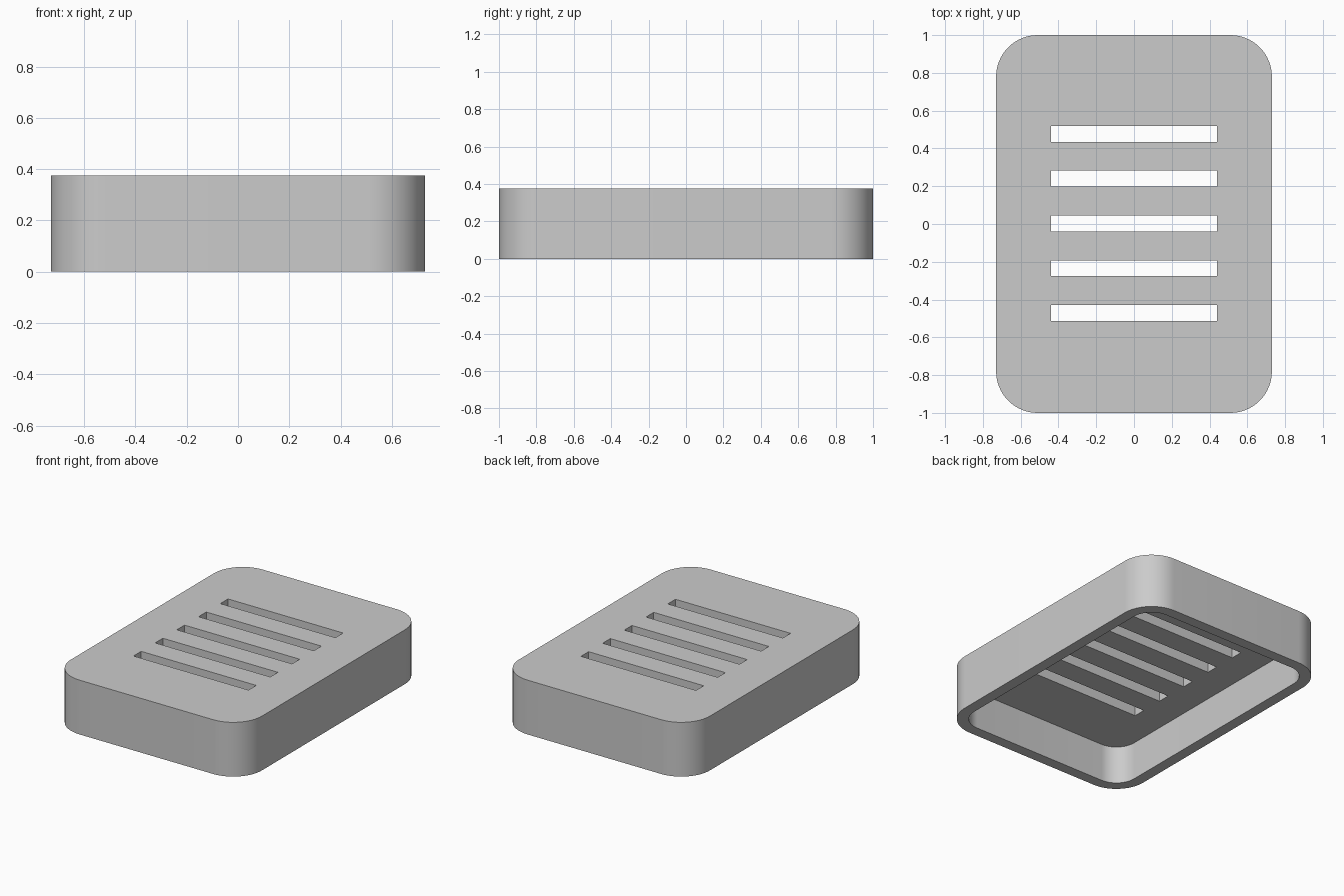
import bpy
import bmesh
from math import cos, sin, pi, radians

HALF_X, HALF_Y, HEIGHT = 0.73, 1.0, 0.375
RADIUS, WALL, TOP = 0.22, 0.075, 0.115
SLOT_HALF, SLOT_WIDTH, SLOT_PITCH, SLOT_MID = 0.44, 0.084, 0.237, 0.003
STEPS = 16

if "Cube" in bpy.data.objects:
    bpy.data.objects.remove(bpy.data.objects["Cube"], do_unlink=True)

grey = bpy.data.materials.new("plain_grey")
grey.use_nodes = True
colour = (0.6, 0.6, 0.6, 1)
grey.diffuse_color = colour
grey.node_tree.nodes["Principled BSDF"].inputs["Base Color"].default_value = colour


def prism(name, hx, hy, z0, z1, radius=0, cy=0):
    """Upright box, with rounded vertical corners if a radius is given."""
    bm = bmesh.new()
    ring = []
    for k, (sx, sy) in enumerate([(1, 1), (-1, 1), (-1, -1), (1, -1)]):
        for i in range(STEPS + 1 if radius else 1):
            a = (k + i / STEPS) * pi / 2
            ring.append(bm.verts.new((sx * (hx - radius) + radius * cos(a),
                                      cy + sy * (hy - radius) + radius * sin(a), z0)))
    base = bm.faces.new(ring)
    top = bmesh.ops.extrude_face_region(bm, geom=[base])["geom"]
    bmesh.ops.translate(bm, vec=(0, 0, z1 - z0),
                        verts=[v for v in top if isinstance(v, bmesh.types.BMVert)])
    bmesh.ops.recalc_face_normals(bm, faces=bm.faces)
    mesh = bpy.data.meshes.new(name)
    bm.to_mesh(mesh)
    bm.free()
    mesh.materials.append(grey)
    obj = bpy.data.objects.new(name, mesh)
    bpy.context.collection.objects.link(obj)
    return obj


# Rounded tray body
tray = prism("slotted_tray", HALF_X, HALF_Y, 0, HEIGHT, RADIUS)

# Hollow underside and the row of drain slots
cutters = [prism("cavity_cutter", HALF_X - WALL, HALF_Y - WALL,
                 -0.1, HEIGHT - TOP, RADIUS - WALL)]
for i in range(-2, 3):
    cutters.append(prism("slot_cutter", SLOT_HALF, SLOT_WIDTH / 2, 0.1, HEIGHT + 0.1,
                         cy=SLOT_MID + i * SLOT_PITCH))

# Cut, apply, and discard the cutters
bpy.ops.object.select_all(action="DESELECT")
tray.select_set(True)
bpy.context.view_layer.objects.active = tray
for cutter in cutters:
    cutter.hide_render = True
    cut = tray.modifiers.new("cut", "BOOLEAN")
    cut.operation, cut.solver, cut.object = "DIFFERENCE", "EXACT", cutter
    bpy.ops.object.modifier_apply(modifier=cut.name)
    bpy.data.objects.remove(cutter, do_unlink=True)

bpy.ops.object.shade_smooth_by_angle(angle=radians(30))
